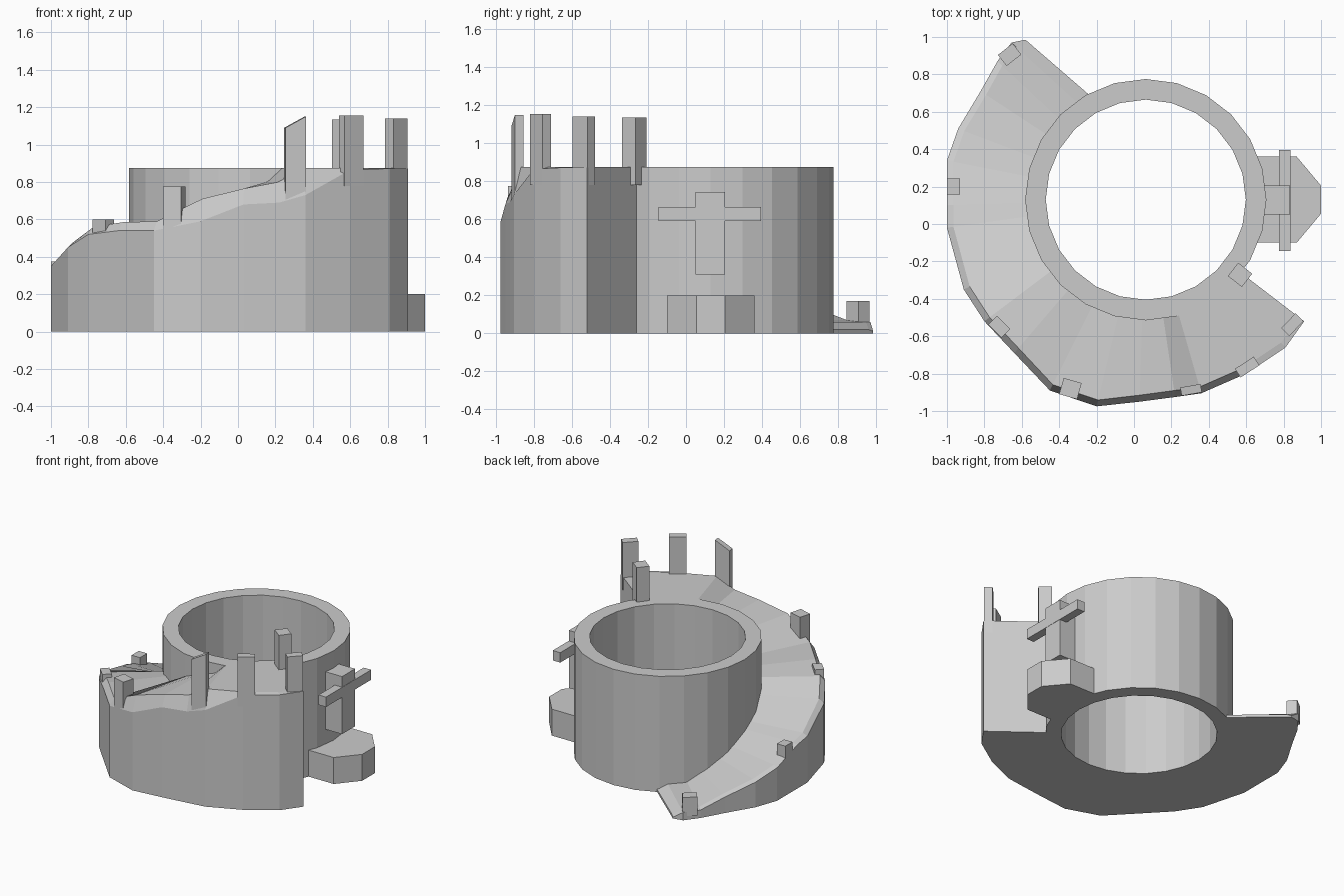
import bpy, bmesh
from math import sin, cos, pi, atan2, hypot

if "Cube" in bpy.data.objects:
    bpy.data.objects.remove(bpy.data.objects["Cube"])

CX, CY = 0.063, 0.13      # tower axis
R_OUT, R_IN, H = 0.645, 0.535, 0.875


def make(name, verts, faces):
    me = bpy.data.meshes.new(name)
    me.from_pydata(verts, [], faces)
    bm = bmesh.new()
    bm.from_mesh(me)
    bmesh.ops.recalc_face_normals(bm, faces=bm.faces)
    bm.to_mesh(me)
    bm.free()
    ob = bpy.data.objects.new(name, me)
    bpy.context.collection.objects.link(ob)
    return ob


def prism(name, pts, z0, z1, slant=None):
    n = len(pts)
    tops = slant or [z1] * n
    verts = [(x, y, z0) for x, y in pts] + [(p[0], p[1], t) for p, t in zip(pts, tops)]
    faces = [tuple(range(n)), tuple(range(n, 2 * n))]
    faces += [(i, (i + 1) % n, n + (i + 1) % n, n + i) for i in range(n)]
    return make(name, verts, faces)


def box(name, x0, x1, y0, y1, z0, z1):
    return prism(name, [(x0, y0), (x1, y0), (x1, y1), (x0, y1)], z0, z1)


# Hollow round tower: one square profile swept around the axis
N = 24
verts, faces = [], []
for i in range(N):
    a = 2 * pi * i / N
    for r, z in ((R_OUT, 0), (R_OUT, H), (R_IN, H), (R_IN, 0)):
        verts.append((CX + r * cos(a), CY + r * sin(a), z))
    for k in range(4):
        j = (i + 1) % N
        faces.append((4 * i + k, 4 * j + k, 4 * j + (k + 1) % 4, 4 * i + (k + 1) % 4))
make("tower_wall", verts, faces)

# Spiral ramp stations: outer x, outer y, wall top z, walkway z
stations = [
    (-0.58, 0.985, 0.01, 0.02), (-0.655, 0.97, 0.06, 0.06), (-0.73, 0.87, 0.06, 0.07),
    (-0.82, 0.71, 0.12, 0.13), (-0.94, 0.51, 0.19, 0.20), (-1.0, 0.34, 0.25, 0.26),
    (-1.0, 0.10, 0.33, 0.34), (-1.0, -0.02, 0.35, 0.37), (-0.91, -0.35, 0.45, 0.48),
    (-0.80, -0.52, 0.52, 0.56), (-0.64, -0.69, 0.54, 0.585), (-0.45, -0.89, 0.54, 0.59),
    (-0.20, -0.975, 0.59, 0.71), (0.03, -0.95, 0.68, 0.765), (0.22, -0.925, 0.69, 0.80),
    (0.36, -0.905, 0.73, H), (0.60, -0.80, 0.865, H), (0.81, -0.66, H - 0.003, H),
    (0.91, -0.52, H - 0.003, H)]
verts, faces = [], []
last = len(stations) - 1
for i, (x, y, zo, zs) in enumerate(stations):
    a = atan2(y - CY, x - CX)
    if i == 0:
        a -= 0.16            # slightly skewed lower end
    elif i == 1:
        a -= 0.10
    r = 0.62
    ix, iy = CX + r * cos(a), CY + r * sin(a)
    d = 0.035 / hypot(ix - x, iy - y)
    sx, sy = x + (ix - x) * d, y + (iy - y) * d
    verts += [(x, y, 0), (x, y, zo), (sx, sy, zs), (ix, iy, zs), (ix, iy, 0)]
    if i < last:
        for k in range(5):
            l = (k + 1) % 5
            faces.append((5 * i + k, 5 * i + 5 + k, 5 * i + 5 + l, 5 * i + l))
faces += [tuple(range(5)), tuple(range(5 * last, 5 * last + 5))]
make("spiral_ramp", verts, faces)

# Railing posts: x, y, width, depth, heading in degrees, bottom z, top z, top slant
posts = [
    (-0.665, 0.905, 0.10, 0.075, 38, 0.03, 0.17, 0),
    (-0.965, 0.20, 0.085, 0.07, 90, 0.22, 0.375, 0),
    (-0.72, -0.55, 0.10, 0.065, -45, 0.45, 0.60, 0),
    (-0.34, -0.88, 0.10, 0.09, -16, 0.55, 0.775, 0),
    (0.305, -0.887, 0.11, 0.045, 10, 0.70, 1.12, 0.06),
    (0.605, -0.765, 0.12, 0.055, 33, 0.78, 1.155, 0),
    (0.847, -0.538, 0.11, 0.06, 46, 0.78, 1.14, 0),
    (0.567, -0.272, 0.095, 0.09, -38, 0.78, 1.135, 0)]
for x, y, w, d, deg, z0, z1, s in posts:
    c, n = cos(deg * pi / 180), sin(deg * pi / 180)
    loc = [(-w / 2, -d / 2), (w / 2, -d / 2), (w / 2, d / 2), (-w / 2, d / 2)]
    pts = [(x + u * c - v * n, y + u * n + v * c) for u, v in loc]
    prism("railing_post", pts, z0, z1, [z1 + s * u / w for u, v in loc])

# Angular step on the right side
prism("side_step", [(0.60, -0.10), (0.87, -0.10), (1.0, 0.055), (1.0, 0.205),
                    (0.87, 0.36), (0.60, 0.36)], 0, 0.2)

# Wall cross above the step
box("cross_upright", 0.66, 0.835, 0.05, 0.205, 0.31, 0.745)
box("cross_arm", 0.775, 0.837, -0.145, 0.395, 0.59, 0.665)
